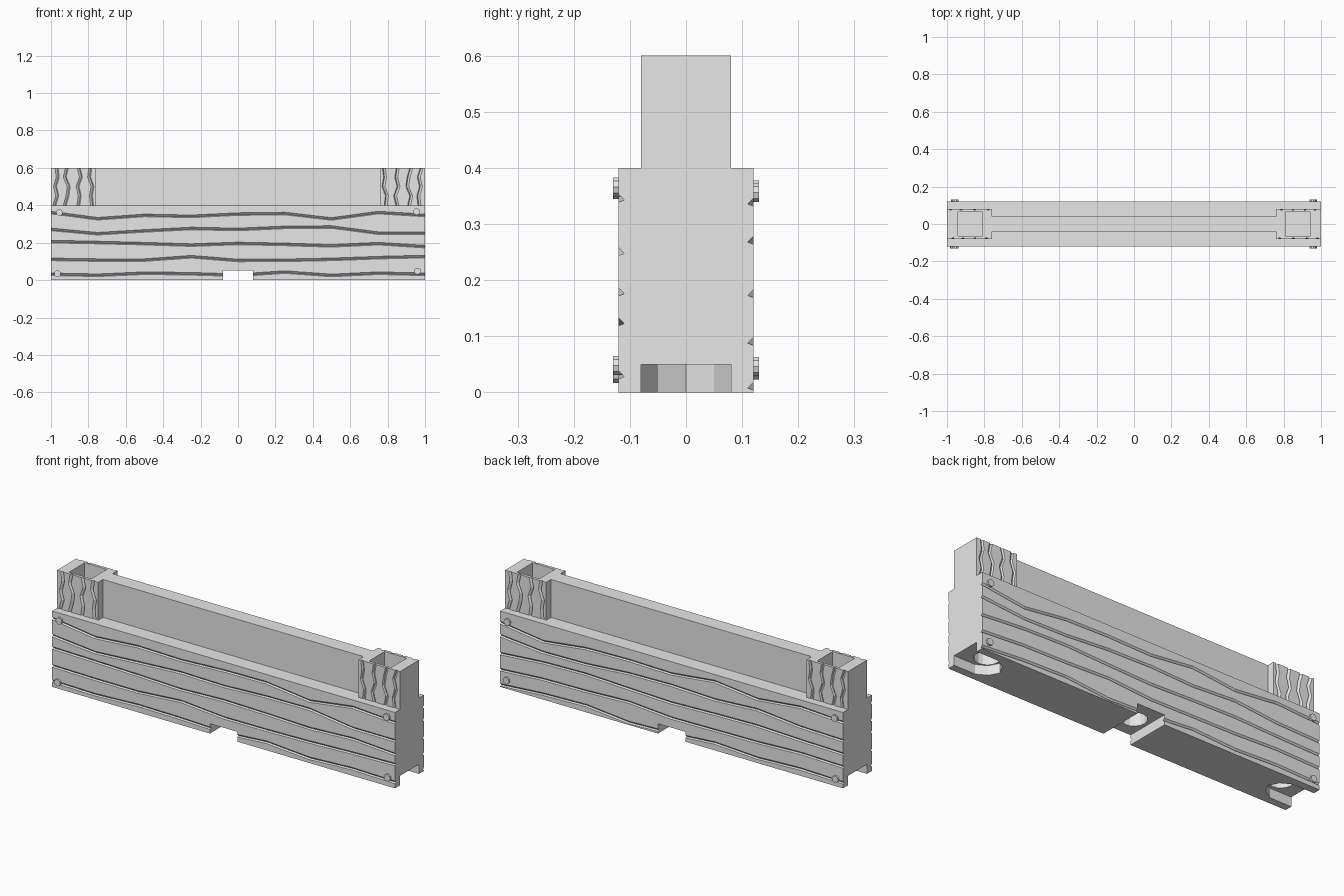
import bpy, bmesh, math

if "Cube" in bpy.data.objects:
    bpy.data.objects.remove(bpy.data.objects["Cube"], do_unlink=True)

grey = bpy.data.materials.new("light_grey")
grey.use_nodes = True
grey.diffuse_color = (0.8, 0.8, 0.8, 1)
grey.node_tree.nodes["Principled BSDF"].inputs["Base Color"].default_value = (0.8, 0.8, 0.8, 1)


def loft(name, rings):
    """Closed solid through a row of matching cross-sections."""
    bm = bmesh.new()
    rows = [[bm.verts.new(p) for p in ring] for ring in rings]
    n = len(rows[0])
    for a, b in zip(rows, rows[1:]):
        for i in range(n):
            j = (i + 1) % n
            bm.faces.new((a[i], a[j], b[j], b[i]))
    bm.faces.new(rows[0])
    bm.faces.new(rows[-1])
    bmesh.ops.recalc_face_normals(bm, faces=bm.faces)
    mesh = bpy.data.meshes.new(name)
    bm.to_mesh(mesh)
    bm.free()
    mesh.materials.append(grey)
    obj = bpy.data.objects.new(name, mesh)
    bpy.context.collection.objects.link(obj)
    return obj


def prism(name, outline, z0, z1):
    return loft(name, [[(x, y, z) for x, y in outline] for z in (z0, z1)])


def rect(x0, x1, y0, y1):
    return [(x0, y0), (x1, y0), (x1, y1), (x0, y1)]


def circle(cx, cy, r, n):
    return [(cx + r * math.cos(2 * math.pi * i / n), cy + r * math.sin(2 * math.pi * i / n))
            for i in range(n)]


def cut(obj, cutter):
    cutter.hide_render = True
    mod = obj.modifiers.new("cut", "BOOLEAN")
    mod.operation = "DIFFERENCE"
    mod.solver = "EXACT"
    mod.object = cutter
    bpy.context.view_layer.objects.active = obj
    bpy.ops.object.modifier_apply(modifier=mod.name)
    bpy.data.objects.remove(cutter, do_unlink=True)


def grooved(centres, face, low, high, depth):
    """Points along a straight face with a V groove at each centre."""
    s = 1 if face > 0 else -1
    pts = []
    for c in centres:
        pts += [(face, c - low), (face - s * depth, c - low * 0.4), (face, c + high)]
    return pts


# Plank seams: heights at nine stations from x = -1 to x = 1
front_seams = [
    [.030, .025, .036, .033, .025, .042, .024, .036, .030],
    [.110, .106, .106, .124, .104, .105, .110, .119, .125],
    [.205, .200, .194, .186, .195, .190, .182, .194, .178],
    [.270, .247, .262, .275, .270, .281, .283, .250, .250],
    [.360, .327, .345, .340, .352, .355, .326, .360, .345]]
back_seams = [
    [.028, .035, .025, .038, .020, .012, .035, .028, .010],
    [.112, .118, .108, .105, .102, .120, .110, .106, .090],
    [.180, .186, .195, .190, .182, .190, .200, .194, .175],
    [.250, .256, .280, .266, .275, .270, .252, .248, .270],
    [.346, .360, .335, .362, .335, .340, .335, .305, .338]]

# Lower planked wall, lofted along its length
rings = []
for i in range(9):
    x = -1 + i * 0.25
    front = grooved([s[i] for s in front_seams], -0.12, 0.006, 0.008, 0.01)
    back = grooved([s[i] for s in back_seams], 0.12, 0.006, 0.008, 0.01)
    ring = [(-0.12, 0)] + front + [(-0.12, 0.4), (0.12, 0.4)] + back[::-1] + [(0.12, 0)]
    rings.append([(x, y, z) for y, z in ring])
wall = loft("planked_wall", rings)

# Underside: centre channel, end slots with faceted ends, round peg holes
cut(wall, prism("channel_cutter", rect(-0.08, 0.08, -0.3, 0.3), -0.1, 0.052))
for s in (1, -1):
    slot = [(1.1, -.08), (1.1, .08), (.875, .08), (.822, .05), (.795, 0), (.822, -.05), (.875, -.08)]
    cut(wall, prism("slot_cutter", [(s * x, y) for x, y in slot], -0.1, 0.05))
for x in (-0.87, 0, 0.87):
    cut(wall, prism("hole_cutter", circle(x, 0, 0.062, 16), -0.08, 0.16))

# Thin upper panel between the posts
prism("upper_panel", rect(-0.77, 0.77, -0.04, 0.04), 0.4, 0.6)

# Grain of the posts: distance from the inner edge at five heights
grain = [
    [.030, .036, .018, .026, .020],
    [.092, .080, .098, .086, .094],
    [.155, .166, .145, .152, .166],
    [.210, .204, .218, .206, .222]]

# End posts with grained faces and a square socket
for s, name in ((1, "left_post"), (-1, "right_post")):
    rings = []
    for i in range(5):
        near = [0.76 + g[i] for g in grain]
        far = [0.76 + g[4 - i] for g in grain]
        a = grooved(near, -0.08, 0.008, 0.008, 0.008)
        b = grooved(far, 0.08, 0.008, 0.008, 0.008)
        ring = [(-0.08, 0.76)] + a + [(-0.08, 1), (0.08, 1)] + b[::-1] + [(0.08, 0.76)]
        rings.append([(s * x, s * y, 0.4 + 0.05 * i) for y, x in ring])
    post = loft(name, rings)
    cut(post, prism("socket_cutter", rect(s * 0.81, s * 0.94, -0.065, 0.065), 0.3, 0.7))

# Nail heads at the corners, front and back
nails = {
    "front": (-1, [(-.955, .362), (.955, .366), (-.965, .034), (.96, .048)]),
    "back": (1, [(-.955, .36), (.955, .356), (-.96, .04), (.96, .046)])}
for side, (s, spots) in nails.items():
    for i, (x, z) in enumerate(spots):
        outline = circle(x, z, 0.018, 10)
        loft(f"{side}_nail_{i + 1}", [[(px, s * y, pz) for px, pz in outline] for y in (0.108, 0.13)])
